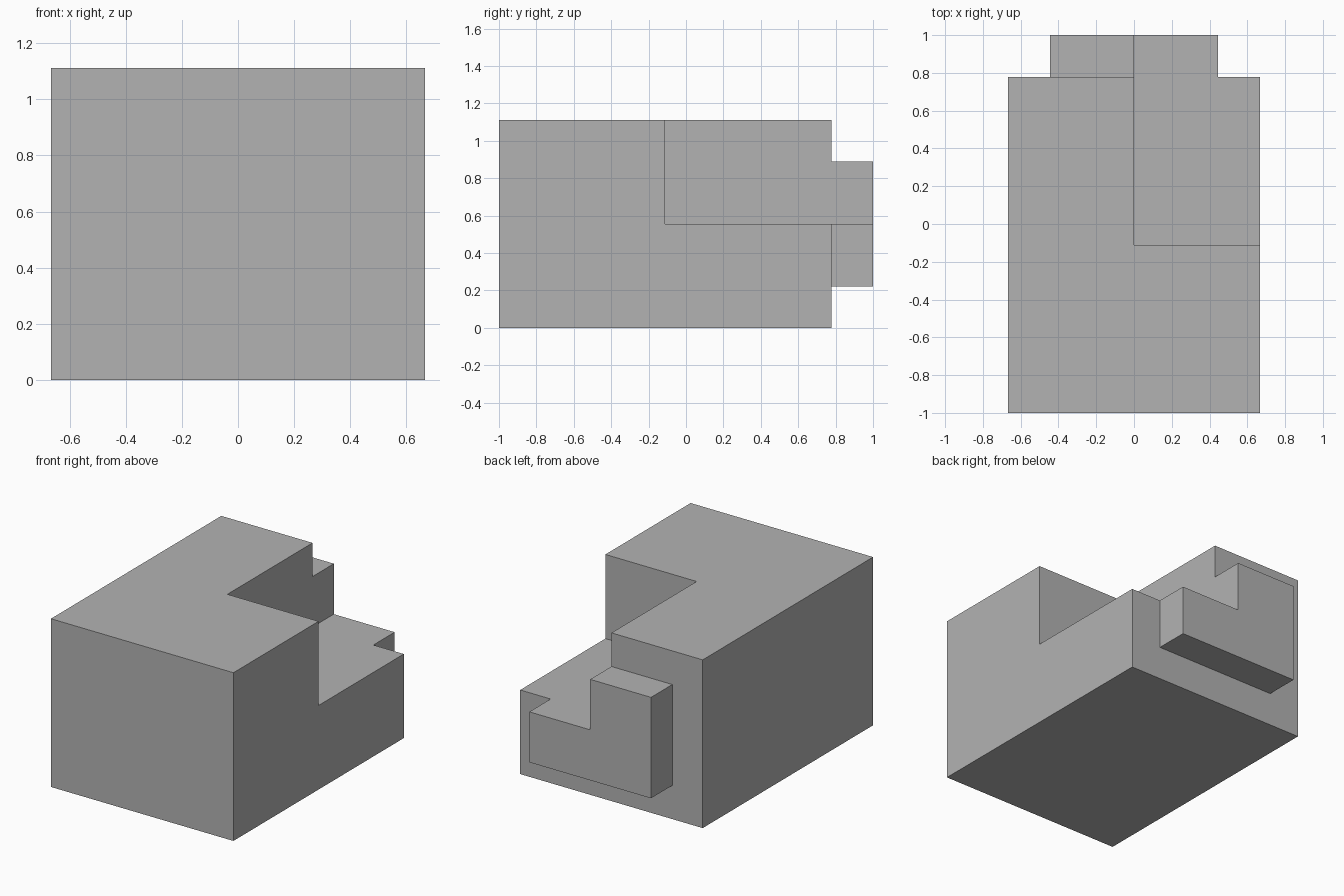
import bpy
import bmesh
from mathutils import Vector

cube = bpy.data.objects.get("Cube")
if cube:
    bpy.data.objects.remove(cube, do_unlink=True)

U = 1 / 9  # the model sits on a grid of ninths

grey = bpy.data.materials.new("light grey")
grey.use_nodes = True
grey.diffuse_color = (0.45, 0.45, 0.45, 1)
grey.node_tree.nodes["Principled BSDF"].inputs["Base Color"].default_value = grey.diffuse_color


def box(name, low, high):
    """Box between two corners given in grid units."""
    low, high = Vector(low) * U, Vector(high) * U
    size, middle = high - low, (low + high) / 2
    bm = bmesh.new()
    bmesh.ops.create_cube(bm, size=1)
    for v in bm.verts:
        v.co = Vector(a * b for a, b in zip(v.co, size)) + middle
    mesh = bpy.data.meshes.new(name)
    bm.to_mesh(mesh)
    bm.free()
    mesh.materials.append(grey)
    obj = bpy.data.objects.new(name, mesh)
    bpy.context.collection.objects.link(obj)
    return obj


# Main block and the smaller boss on its back
body = box("body", (-6, -9, 0), (6, 7, 10))
boss = box("back_boss", (-4, 7, 2), (4, 9, 8))

# One corner notch runs through both parts
notch = box("notch_cutter", (0, -1, 5), (8, 11, 12))
notch.hide_render = True
for part in (body, boss):
    cut = part.modifiers.new("notch", 'BOOLEAN')
    cut.operation = 'DIFFERENCE'
    cut.solver = 'EXACT'
    cut.object = notch
    bpy.context.view_layer.objects.active = part
    bpy.ops.object.modifier_apply(modifier=cut.name)
bpy.data.objects.remove(notch, do_unlink=True)
